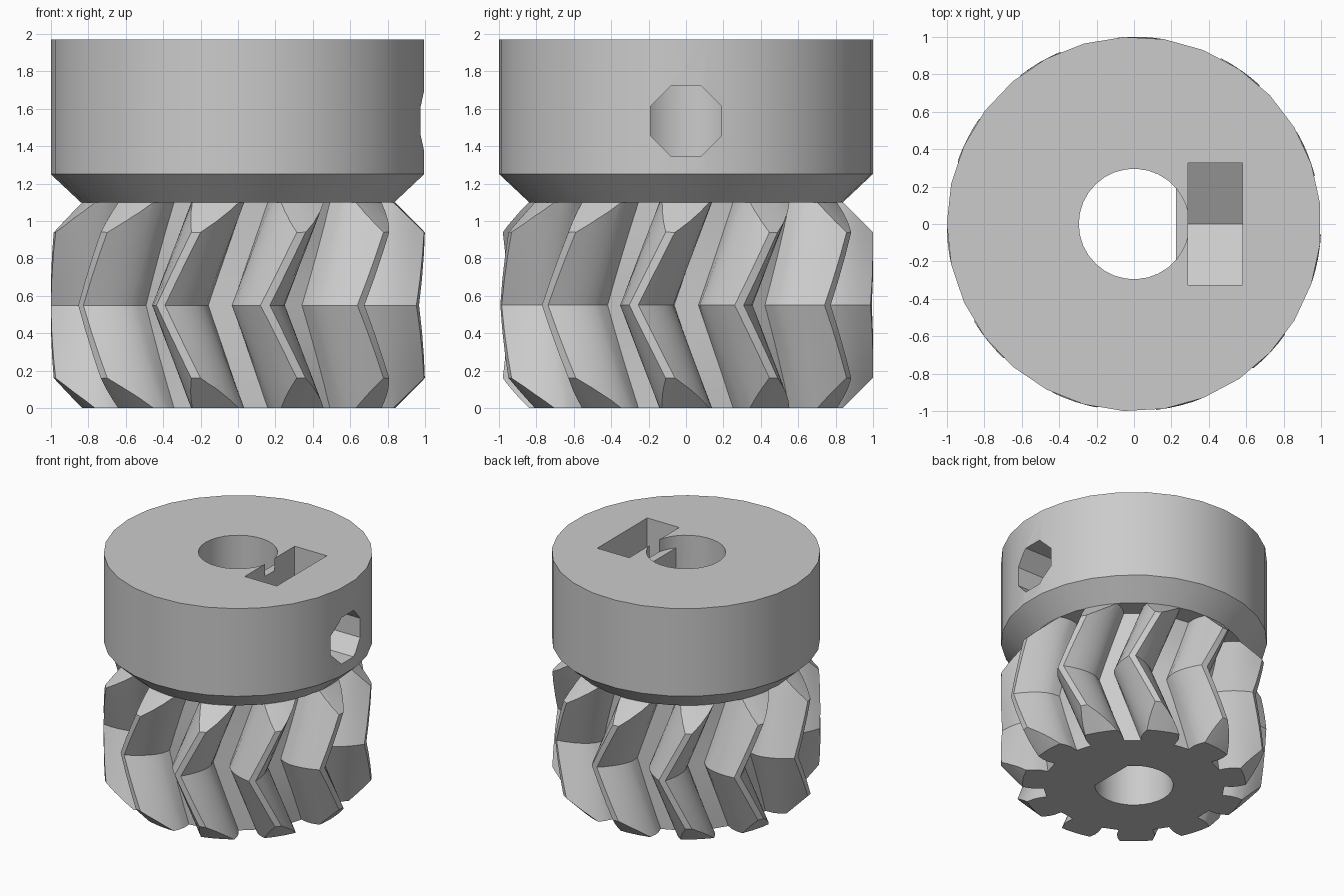
import bpy, bmesh
from math import sin, cos, tan, acos, pi, radians, degrees

cube = bpy.data.objects.get("Cube")
if cube:
    bpy.data.objects.remove(cube, do_unlink=True)

grey = bpy.data.materials.new("plain_grey")
grey.use_nodes = True
grey.diffuse_color = (0.6, 0.6, 0.6, 1)
grey.node_tree.nodes["Principled BSDF"].inputs["Base Color"].default_value = (0.6, 0.6, 0.6, 1)


def loft(name, rings):
    """Closed solid through a stack of matching rings of points."""
    bm = bmesh.new()
    loops = [[bm.verts.new(p) for p in ring] for ring in rings]
    n = len(loops[0])
    for a, b in zip(loops, loops[1:]):
        for i in range(n):
            j = (i + 1) % n
            bm.faces.new((a[i], a[j], b[j], b[i]))
    bm.faces.new(loops[0][::-1])
    bm.faces.new(loops[-1])
    bmesh.ops.recalc_face_normals(bm, faces=bm.faces)
    mesh = bpy.data.meshes.new(name)
    bm.to_mesh(mesh)
    bm.free()
    mesh.materials.append(grey)
    obj = bpy.data.objects.new(name, mesh)
    bpy.context.collection.objects.link(obj)
    return obj


def circle(r, z, n, start=pi):
    return [(r * cos(start + 2 * pi * i / n), r * sin(start + 2 * pi * i / n), z) for i in range(n)]


def lathe(name, profile, n):
    return loft(name, [circle(r, z, n) for r, z in profile])


def boolean(obj, cutter, operation):
    bpy.ops.object.select_all(action='DESELECT')
    bpy.context.view_layer.objects.active = obj
    obj.select_set(True)
    mod = obj.modifiers.new("cut", 'BOOLEAN')
    mod.operation, mod.solver, mod.object = operation, 'EXACT', cutter
    bpy.ops.object.modifier_apply(modifier=mod.name)


# Herringbone gear: involute teeth twisted one way, then back
TEETH, ROOT, BASE, MID = 11, 0.68, 0.745, 0.55
half_root = radians(10.9)


def half_width(r):
    a = acos(min(1, BASE / r))
    return half_root - (tan(a) - a)


flank = [(r, half_width(r)) for r in (ROOT, BASE, 0.79, 0.84, 0.89, 0.945, 1.0)]
tooth = [(r, -w) for r, w in flank] + [(r, w) for r, w in reversed(flank)]


def gear_ring(z):
    turn = radians(-114.4 + 16.1 * abs(z - MID) / MID)
    ring = []
    for k in range(TEETH):
        for r, w in tooth:
            t = turn + w + 2 * pi * k / TEETH
            ring.append((r * cos(t), r * sin(t), z))
    return ring


STEPS = 8
gear = loft("herringbone_gear", [gear_ring(2 * MID * i / STEPS) for i in range(STEPS + 1)])

# Bevel the tooth ends with a double cone
bevel = lathe("bevel_cutter", [(0.84, 0), (1.04, 0.2), (1.04, 0.9), (0.84, 1.1)], 58)
boolean(gear, bevel, 'INTERSECT')

# Collar above the gear
collar = lathe("collar", [(0.84, 1.1), (1, 1.25), (1, 1.97)], 29)

# Shaft bore: flat on one side, fully round near the top
BORE, FLAT = 0.295, 0.225
corner = acos(FLAT / BORE)
arc = [corner + (2 * pi - 2 * corner) * i / 24 for i in range(25)]
flat_bore = loft("flat_bore_cutter", [[(BORE * cos(t), BORE * sin(t), z) for t in arc] for z in (-0.1, 2.1)])
lip = [corner * (i / 4 - 1) for i in range(1, 8)][:7]
full = arc + [2 * pi - corner + 2 * corner * i / 8 for i in range(1, 8)]
round_bore = loft("round_bore_cutter", [[(BORE * cos(t), BORE * sin(t), z) for t in full] for z in (1.87, 2.1)])

# Nut slot: straight sides with a pointed floor
slot_shape = [(-0.325, 2.1), (-0.325, 1.347), (0, 1.16), (0.325, 1.347), (0.325, 2.1)]
nut_slot = loft("nut_slot_cutter", [[(x, y, z) for y, z in slot_shape] for x in (0.288, 0.58)])

# Octagonal screw hole from the side into the bore
octagon = circle(0.206, 0, 8, pi / 8)
screw_hole = loft("screw_hole_cutter", [[(x, y, 1.535 + z) for y, z, _ in octagon] for x in (0, 1.2)])

boolean(gear, flat_bore, 'DIFFERENCE')
for cutter in (flat_bore, round_bore, nut_slot, screw_hole):
    boolean(collar, cutter, 'DIFFERENCE')
for cutter in (bevel, flat_bore, round_bore, nut_slot, screw_hole):
    bpy.data.objects.remove(cutter, do_unlink=True)

# Smooth curved walls, keep hard edges
bpy.ops.object.select_all(action='DESELECT')
for obj in (gear, collar):
    obj.select_set(True)
    bpy.context.view_layer.objects.active = obj
bpy.ops.object.shade_smooth_by_angle(angle=radians(25))
